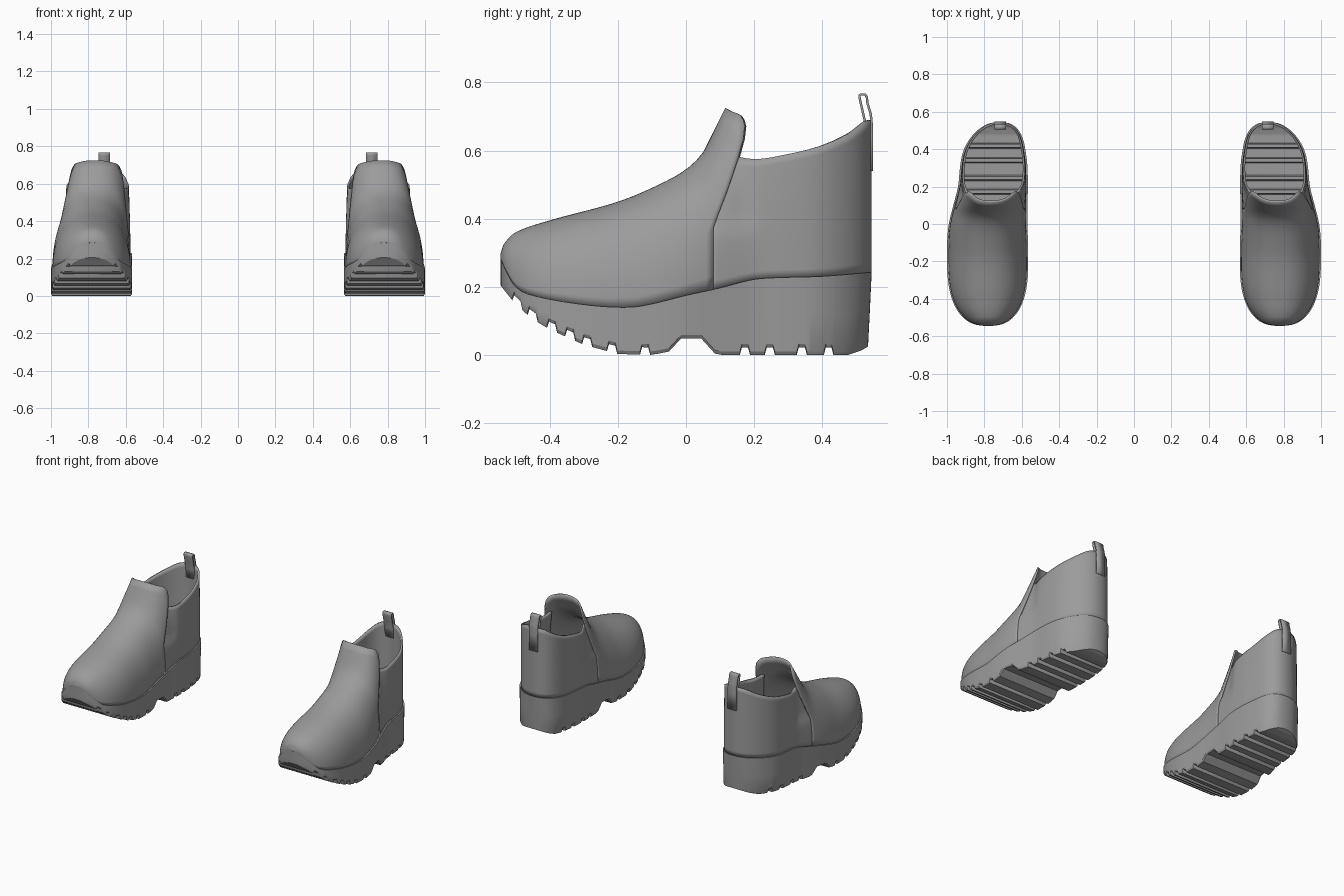
import bpy, bmesh, math

if "Cube" in bpy.data.objects:
    bpy.data.objects.remove(bpy.data.objects["Cube"])

grey = bpy.data.materials.new("mid_grey")
grey.diffuse_color = (0.33, 0.33, 0.33, 1)
grey.use_nodes = True
grey.node_tree.nodes["Principled BSDF"].inputs["Base Color"].default_value = grey.diffuse_color

TOE, HEEL = -0.545, 0.545
# Profiles along the length (y, value)
CENTRE = [(-.545, .78), (-.3, .782), (-.1, .783), (0, .78), (.1, .768), (.2, .754), (.3, .75), (.4, .745), (.545, .718)]
HALF = [(-.545, .213), (-.1, .213), (0, .207), (.1, .195), (.2, .184), (.3, .179), (.545, .178)]
RIDGE = [(-.545, .295), (-.535, .325), (-.5, .36), (-.4, .395), (-.2, .45), (-.08, .5), (0, .545), (.05, .595),
         (.08, .655), (.115, .725), (.17, .84), (.2, .95), (.3, 1.4), (.545, 2.2)]
SEAM = [(-.545, .285), (-.53, .25), (-.5, .2), (-.45, .175), (-.3, .148), (-.17, .14), (-.1, .15), (0, .175),
        (.1, .197), (.2, .222), (.3, .228), (.4, .231), (.545, .243)]
GROUND = [(-.545, .205), (-.5, .148), (-.45, .105), (-.4, .075), (-.3, .03), (-.2, .003), (-.1, 0), (-.05, .01),
          (-.015, .048), (.045, .048), (.085, .004), (.1, 0), (.48, 0), (.52, .012), (.545, .025)]
COLLAR = [(.05, .6), (.12, .59), (.2, .575), (.3, .59), (.4, .615), (.48, .65), (.53, .685), (.545, .69)]
FLAP_EDGE = [(0, .08), (.4, .08), (.52, .12), (.67, .167), (.74, .172), (.83, .157), (.93, .13), (1, .115)]
GROOVES = [-.495, -.45, -.393, -.34, -.29, -.217, -.12, .173, .246, .34, .42]


def line(pts, v):
    """Straight interpolation of a profile."""
    v = min(max(v, pts[0][0]), pts[-1][0])
    for (a, fa), (b, fb) in zip(pts, pts[1:]):
        if v <= b:
            return fa + (fb - fa) * (v - a) / (b - a)


def curve(pts, v):
    """Smooth interpolation of a profile."""
    v = min(max(v, pts[0][0]), pts[-1][0])
    n = len(pts)
    slope = [(pts[min(i + 1, n - 1)][1] - pts[max(i - 1, 0)][1]) /
             (pts[min(i + 1, n - 1)][0] - pts[max(i - 1, 0)][0]) for i in range(n)]
    for i in range(n - 1):
        (a, fa), (b, fb) = pts[i], pts[i + 1]
        if v <= b:
            h = b - a
            u = (v - a) / h
            return (fa * (1 + 2 * u) * (1 - u) ** 2 + slope[i] * h * u * (1 - u) ** 2 +
                    fb * u * u * (3 - 2 * u) - slope[i + 1] * h * u * u * (1 - u))


def half_width(y):
    """Plan half width with rounded toe and heel."""
    w = curve(HALF, y)
    if y < -.2:
        w *= max(0, 1 - ((-.2 - y) / .345) ** 2.5) ** .4
    if y > .25:
        w *= max(0, 1 - ((y - .25) / .295) ** 2.3) ** .435
    return w


def step(a, b, v):
    u = min(max((v - a) / (b - a), 0), 1)
    return u * u * (3 - 2 * u)


def grid_part(name, columns, flip=False, thickness=0, angle=35):
    """Skin a grid of points, thicken it inwards and mirror it to the other shoe."""
    bm = bmesh.new()
    vs = [[bm.verts.new(p) for p in col] for col in columns]
    for a, b in zip(vs, vs[1:]):
        for j in range(len(a) - 1):
            quad = (a[j], b[j], b[j + 1], a[j + 1])
            bm.faces.new(quad[::-1] if flip else quad)
    bmesh.ops.remove_doubles(bm, verts=bm.verts, dist=.0002)
    mesh = bpy.data.meshes.new(name)
    bm.to_mesh(mesh)
    bm.free()
    mesh.materials.append(grey)
    mesh.shade_smooth()
    mesh.set_sharp_from_angle(angle=math.radians(angle))
    ob = bpy.data.objects.new(name, mesh)
    bpy.context.collection.objects.link(ob)
    if thickness:
        sol = ob.modifiers.new("thickness", 'SOLIDIFY')
        sol.thickness, sol.offset = thickness, -1
    mir = ob.modifiers.new("other_shoe", 'MIRROR')
    mir.use_mirror_merge = False
    return ob


P = 2.2  # roundness of the arch section

# Vamp: arched front of the upper, rising into the tongue flap
rows, cols = 44, 48
vamp = []
for i in range(cols + 1):
    s = 1 - math.cos(math.pi / 2 * i / cols)
    col = []
    for j in range(rows + 1):
        a = math.pi * j / rows
        t = max(0, math.sin(a)) ** (2 / P)
        r = math.copysign(abs(math.cos(a)) ** (2 / P), math.cos(a))
        y = TOE + s * (line(FLAP_EDGE, t) - TOE)
        z0 = curve(SEAM, y)
        w = max(0, half_width(y) - .004)
        col.append((curve(CENTRE, y) + w * r, y, z0 + t * (curve(RIDGE, y) - z0)))
    vamp.append(col)
grid_part("vamp", vamp, thickness=.011)

# Quarter: ankle wall running round the heel, tucked under the flap as a gusset
rows, cols = 16, 36
quarter = []
for i in range(-cols, cols + 1):
    side = 1 if i <= 0 else -1
    s = math.sin(math.pi / 2 * (1 - abs(i) / cols))
    col = []
    for j in range(rows + 1):
        r = j / rows
        start = line([(0, .07), (.45, .07), (1, .12)], r)
        y = start + s * (HEEL - start)
        z0 = curve(SEAM, y)
        z = z0 + r * (curve(COLLAR, y) - z0)
        t = min(1, (z - z0) / (curve(RIDGE, y) - z0))
        inset = .005 + .012 * step(.34, .42, z) * (1 - step(.16, .23, y))
        w = max(0, half_width(y) * (1 - t ** P) ** (1 / P) - inset)
        col.append((curve(CENTRE, y) + side * w, y, z))
    quarter.append(col)
grid_part("quarter", quarter, thickness=.011)

# Platform sole: straight wall with cross grooves underneath
stations = {round(TOE + (HEEL - TOE) * (1 - math.cos(math.pi * i / 64)) / 2, 4) for i in range(65)}
stations = {y for y in stations if all(abs(y - g) > .016 for g in GROOVES)}
stations |= {g + d for g in GROOVES for d in (-.015, -.009, .009, .015)}
stations |= {y for y, z in GROUND[7:11]}
sole = []
for y in sorted(stations):
    c, w, top = curve(CENTRE, y), half_width(y) + .003 * (abs(y) < .54), curve(SEAM, y)
    low = line(GROUND, y)
    if any(abs(y - g) < .011 for g in GROOVES):
        low += .022
    back = max(0, y - .4) * .07
    right = [(max(0, w - .012), y, top), (w, y, top), (w, y - back / 2, (top + low) / 2),
             (w, y - back, low + .01), (max(0, w - .006), y - back, low)]
    sole.append([(c + x, b, z) for x, b, z in right] + [(c - x, b, z) for x, b, z in right[::-1]])
grid_part("platform_sole", sole, flip=True, angle=30)

# Pull loop: folded strap over the back of the collar
path = [(.531, .6), (.528, .66), (.516, .71), (.507, .75), (.506, .764), (.512, .768), (.528, .767),
        (.534, .758), (.536, .74), (.545, .71), (.548, .69), (.549, .64), (.549, .54)]
loop = [[(.715 + dx, y, z) for dx in (.031, -.031)] for y, z in path]
grid_part("pull_loop", loop, thickness=.007)
